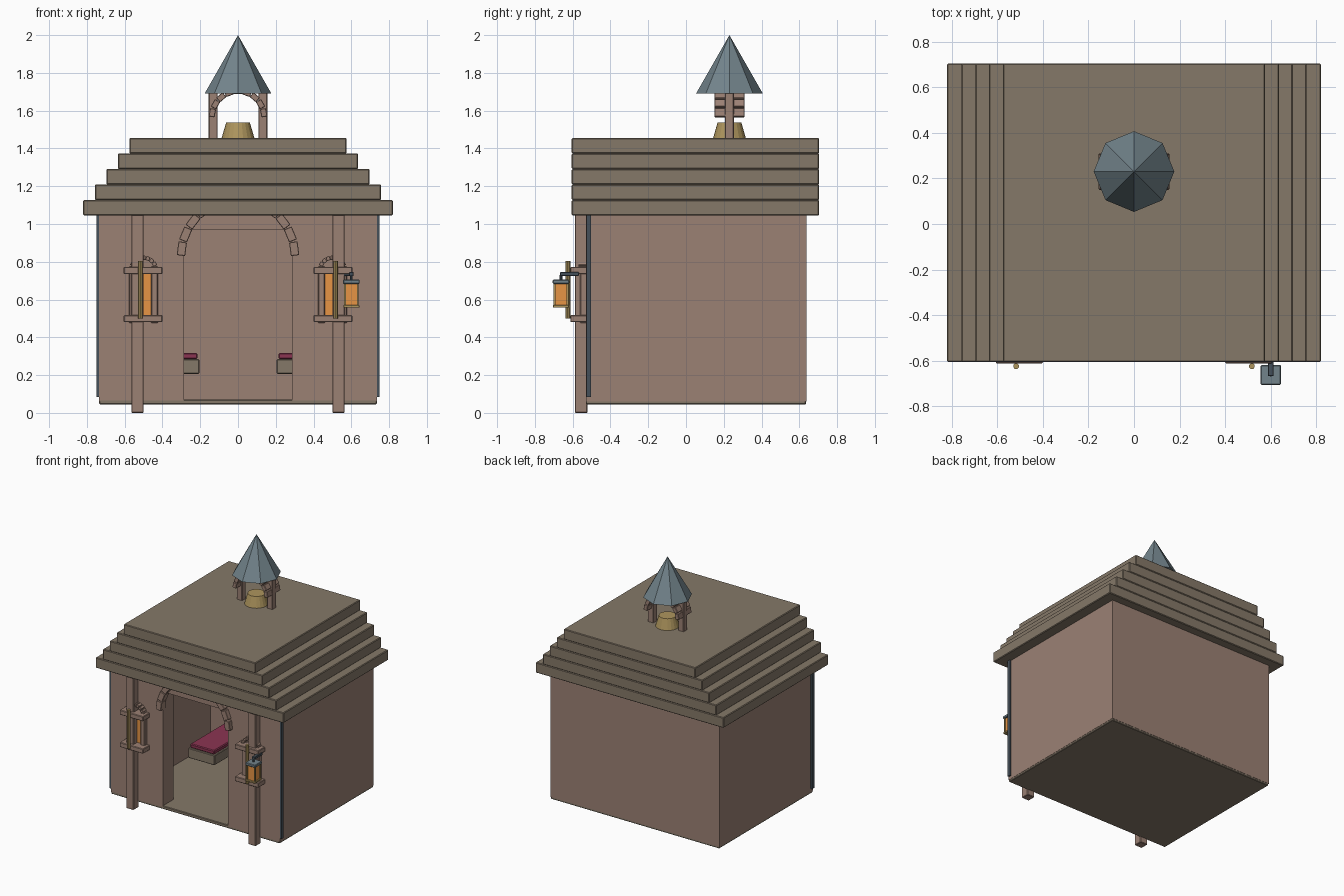
import bpy, bmesh, math
from mathutils import Matrix

if "Cube" in bpy.data.objects:
    bpy.data.objects.remove(bpy.data.objects["Cube"])


def material(name, rgb):
    m = bpy.data.materials.new(name)
    m.diffuse_color = (*rgb, 1)
    m.use_nodes = True
    m.node_tree.nodes["Principled BSDF"].inputs["Base Color"].default_value = m.diffuse_color
    return m


WALL = material("brick", (0.33, 0.22, 0.175))
STONE = material("stone", (0.235, 0.19, 0.14))
SLATE = material("slate", (0.17, 0.23, 0.26))
IRON = material("iron", (0.06, 0.08, 0.10))
BRASS = material("brass", (0.42, 0.30, 0.11))
GLOW = material("amber_glass", (0.80, 0.30, 0.06))
CLOTH = material("cushion_cloth", (0.26, 0.035, 0.085))


def finish(name, bm, mat, bevel=0.0):
    mesh = bpy.data.meshes.new(name)
    bm.to_mesh(mesh)
    bm.free()
    ob = bpy.data.objects.new(name, mesh)
    bpy.context.collection.objects.link(ob)
    mesh.materials.append(mat)
    if bevel:
        mod = ob.modifiers.new("bevel", "BEVEL")
        mod.width = bevel
        mod.segments = 1
    return ob


def box(name, x, y, z, mat, bevel=0.004):
    """Box from (min, max) pairs on each axis."""
    bm = bmesh.new()
    size = [b - a for a, b in (x, y, z)]
    mid = [(a + b) / 2 for a, b in (x, y, z)]
    bmesh.ops.create_cube(bm, size=1, matrix=Matrix.Translation(mid) @ Matrix.Diagonal((*size, 1)))
    return finish(name, bm, mat, bevel)


def cone(name, x, y, z, r1, r2, sides, mat, bevel=0.0):
    bm = bmesh.new()
    bmesh.ops.create_cone(bm, cap_ends=True, segments=sides, radius1=r1, radius2=r2,
                          depth=z[1] - z[0], matrix=Matrix.Translation((x, y, sum(z) / 2)))
    return finish(name, bm, mat, bevel)


def arch(name, x, y, z, radius, count, thick, depth, mat, bevel=0.003):
    """Half ring of separate wedge-like blocks in the xz plane."""
    bm = bmesh.new()
    length = math.pi * radius / count * 0.93
    for i in range(count):
        a = math.pi * (i + 0.5) / count
        m = (Matrix.Translation((x, y, z)) @ Matrix.Rotation(-a, 4, "Y")
             @ Matrix.Translation((radius, 0, 0)) @ Matrix.Diagonal((thick, depth, length, 1)))
        bmesh.ops.create_cube(bm, size=1, matrix=m)
    return finish(name, bm, mat, bevel)


def span(side, a, b):
    """x range mirrored by side."""
    return tuple(sorted((side * a, side * b)))


# Floor and back wall
box("floor", (-0.735, 0.735), (-0.53, 0.635), (0.045, 0.07), STONE)
box("back_wall", (-0.737, 0.737), (0.53, 0.637), (0.06, 1.05), WALL, 0)
box("door_lintel", (-0.285, 0.285), (-0.53, -0.40), (0.97, 1.05), WALL, 0)

# Stepped roof
for i, half in enumerate((0.82, 0.757, 0.697, 0.636, 0.575)):
    z0 = 1.045 + i * 0.082
    box(f"roof_step_{i + 1}", (-half, half), (-0.605, 0.705), (z0, z0 + 0.082), STONE, 0.005)

# Arch over the doorway
arch("door_arch", 0, -0.535, 0.83, 0.3, 12, 0.045, 0.06, WALL)

for s, tag in ((-1, "left"), (1, "right")):
    # Side walls, front walls and corner strips
    box(f"{tag}_side_wall", span(s, 0.61, 0.737), (-0.40, 0.53), (0.06, 1.05), WALL, 0)
    box(f"{tag}_front_wall", span(s, 0.285, 0.737), (-0.53, -0.40), (0.06, 1.05), WALL, 0)
    box(f"{tag}_corner_strip", span(s, 0.725, 0.75), (-0.528, -0.502), (0.085, 1.05), IRON, 0)

    # Front pillars
    box(f"{tag}_pillar", span(s, 0.5, 0.565), (-0.588, -0.522), (0, 1.05), WALL)

    # Benches with cushions
    box(f"{tag}_bench", span(s, 0.205, 0.435), (0, 0.5), (0.207, 0.285), STONE)
    box(f"{tag}_cushion", span(s, 0.215, 0.425), (0.01, 0.49), (0.285, 0.317), CLOTH, 0.006)

    # Window: glass, jambs, sill, head, small arch and rod
    box(f"{tag}_window_glass", span(s, 0.455, 0.545), (-0.542, -0.525), (0.5, 0.75), GLOW, 0)
    for n, a in (("inner", 0.424), ("outer", 0.54)):
        box(f"{tag}_window_{n}_jamb", span(s, a, a + 0.036), (-0.56, -0.52), (0.475, 0.775), WALL)
    for n, z0 in (("sill", 0.48), ("head", 0.735)):
        box(f"{tag}_window_{n}", span(s, 0.4, 0.605), (-0.612, -0.52), (z0, z0 + 0.038), WALL)
    arch(f"{tag}_window_arch", s * 0.5, -0.545, 0.755, 0.066, 9, 0.022, 0.05, WALL, 0.002)
    cone(f"{tag}_window_rod", s * 0.517, -0.624, (0.5, 0.803), 0.013, 0.013, 10, BRASS)

    # Belfry posts
    box(f"{tag}_belfry_post", span(s, 0.108, 0.156), (0.206, 0.254), (1.45, 1.70), WALL)

# Hanging lantern
LX, LY = 0.6, -0.662
box("lantern_arm", (LX - 0.012, LX + 0.012), (-0.667, -0.577), (0.725, 0.745), IRON, 0.002)
box("lantern_bracket", (0.555, 0.612), (-0.587, -0.567), (0.725, 0.745), IRON, 0.002)
cone("lantern_hook", LX, LY, (0.70, 0.73), 0.007, 0.007, 8, IRON)
box("lantern_cap", (LX - 0.044, LX + 0.044), (LY - 0.044, LY + 0.044), (0.683, 0.705), SLATE)
box("lantern_glass", (LX - 0.031, LX + 0.031), (LY - 0.031, LY + 0.031), (0.57, 0.684), GLOW, 0)
box("lantern_base", (LX - 0.042, LX + 0.042), (LY - 0.042, LY + 0.042), (0.557, 0.571), BRASS, 0.002)
for dx in (-1, 1):
    for dy in (-1, 1):
        cx, cy = LX + dx * 0.034, LY + dy * 0.034
        box("lantern_corner_bar", (cx - 0.005, cx + 0.005), (cy - 0.005, cy + 0.005),
            (0.57, 0.684), BRASS, 0)

# Belfry: arch, bell and pointed roof
arch("belfry_arch", 0, 0.23, 1.565, 0.138, 9, 0.032, 0.16, WALL)
cone("bell", 0, 0.23, (1.45, 1.537), 0.088, 0.063, 20, BRASS)
cone("belfry_roof", 0, 0.23, (1.69, 2.0), 0.177, 0.0, 8, SLATE)
